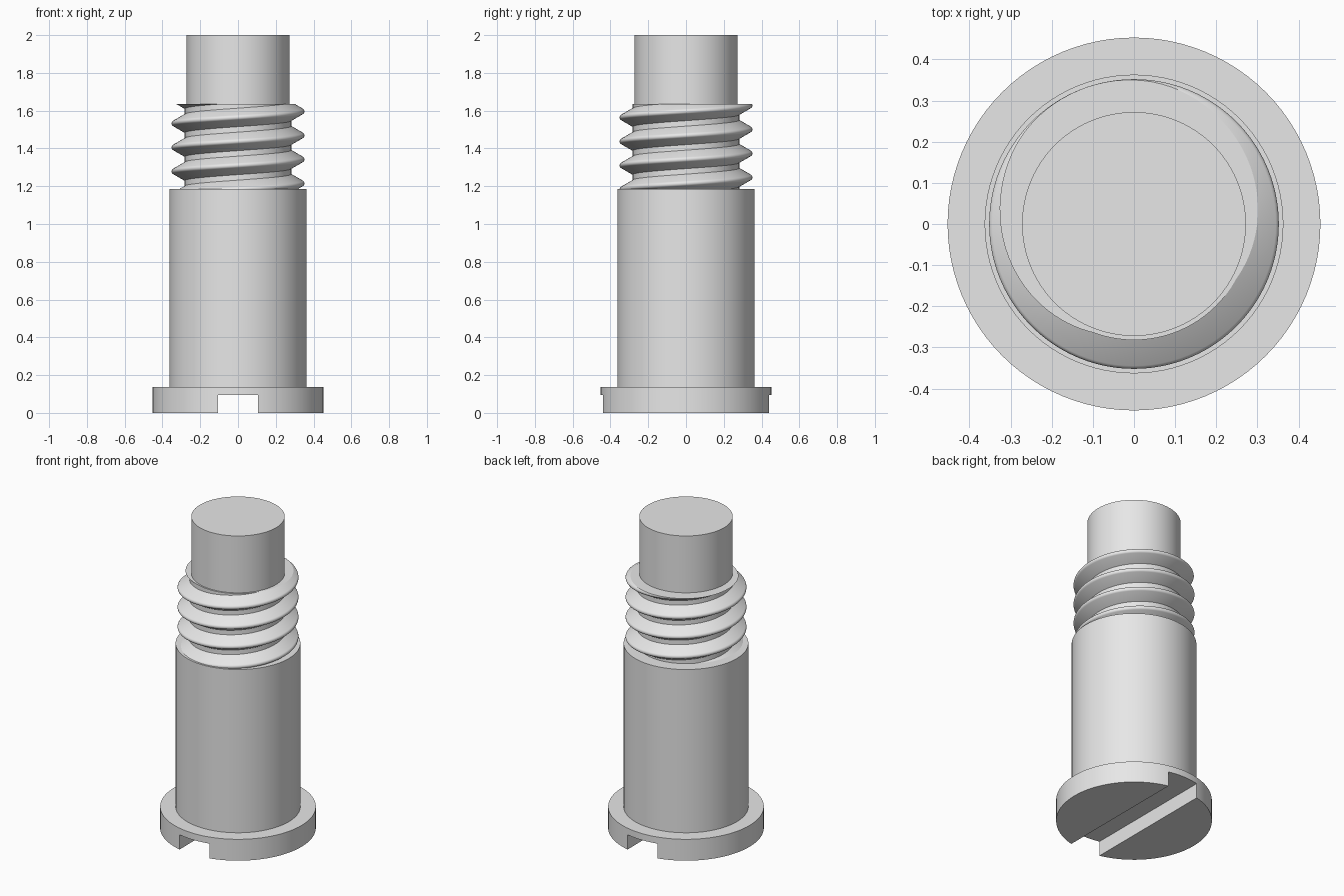
import bpy, bmesh
from math import sin, cos, radians, tau
from mathutils import Vector

SEGMENTS = 96
PITCH = 0.127
THREAD_BOTTOM, THREAD_TOP = 1.185, 1.635

if "Cube" in bpy.data.objects:
    bpy.data.objects.remove(bpy.data.objects["Cube"], do_unlink=True)

steel = bpy.data.materials.new("plain grey steel")
steel.use_nodes = True
steel.diffuse_color = (0.8, 0.8, 0.8, 1)
steel.node_tree.nodes["Principled BSDF"].inputs["Base Color"].default_value = (0.8, 0.8, 0.8, 1)


def finish(obj):
    """Give the part its colour and smooth its round faces."""
    obj.data.materials.clear()
    obj.data.materials.append(steel)
    bpy.ops.object.select_all(action='DESELECT')
    obj.select_set(True)
    bpy.context.view_layer.objects.active = obj
    bpy.ops.object.shade_smooth_by_angle(angle=radians(30))


def cylinder(name, radius, bottom, top):
    bpy.ops.mesh.primitive_cylinder_add(vertices=SEGMENTS, radius=radius, depth=top - bottom,
                                        location=(0, 0, (bottom + top) / 2))
    obj = bpy.context.object
    obj.name = name
    return obj


# Head with a straight slot across its underside
head = cylinder("head", 0.453, 0, 0.137)
bpy.ops.mesh.primitive_cube_add(size=1, location=(0, 0, 0))
cutter = bpy.context.object
cutter.name = "slot_cutter"
cutter.scale = (0.214, 1.2, 0.19)
cutter.hide_render = True
bpy.context.view_layer.objects.active = head
slot = head.modifiers.new("slot", 'BOOLEAN')
slot.operation = 'DIFFERENCE'
slot.solver = 'EXACT'
slot.object = cutter
bpy.ops.object.modifier_apply(modifier=slot.name)
bpy.data.objects.remove(cutter, do_unlink=True)
finish(head)

# Plain shoulder and narrow end pin
finish(cylinder("shoulder", 0.363, 0.137, THREAD_BOTTOM))
finish(cylinder("end_pin", 0.272, THREAD_BOTTOM, 2))

# Thread profile over one pitch: flat root, straight flanks, rounded crest
ROOT, CREST, ROUND = 0.282, 0.352, 0.015
crest = [(ROUND * sin(radians(a)), CREST - ROUND + ROUND * cos(radians(a)))
         for a in range(-60, 61, 20)]
profile = [(-PITCH / 2, ROOT), (-0.049, ROOT)] + crest + [(0.049, ROOT), (PITCH / 2, ROOT)]

# Sweep the profile along a right-handed helix and weld the turns together
bm = bmesh.new()
start, turns = 1.342 - 3 * PITCH, 7
previous = None
for step in range(turns * SEGMENTS + 1):
    angle = tau * step / SEGMENTS
    rise = start + PITCH * step / SEGMENTS
    row = [bm.verts.new((r * cos(angle), r * sin(angle), rise + dz)) for dz, r in profile]
    if previous:
        for j in range(len(row) - 1):
            bm.faces.new((previous[j], row[j], row[j + 1], previous[j + 1]))
    previous = row
bmesh.ops.remove_doubles(bm, verts=bm.verts[:], dist=0.0002)

# Trim both ends level and close them
for height, direction in ((THREAD_TOP, 1), (THREAD_BOTTOM, -1)):
    cut = bmesh.ops.bisect_plane(bm, geom=bm.verts[:] + bm.edges[:] + bm.faces[:],
                                 plane_co=Vector((0, 0, height)),
                                 plane_no=Vector((0, 0, direction)), clear_outer=True)
    rim = [e for e in cut["geom_cut"] if isinstance(e, bmesh.types.BMEdge) and e.is_boundary]
    bmesh.ops.edgeloop_fill(bm, edges=rim)
bmesh.ops.recalc_face_normals(bm, faces=bm.faces[:])
mesh = bpy.data.meshes.new("thread")
bm.to_mesh(mesh)
bm.free()
thread = bpy.data.objects.new("thread", mesh)
bpy.context.collection.objects.link(thread)
finish(thread)
